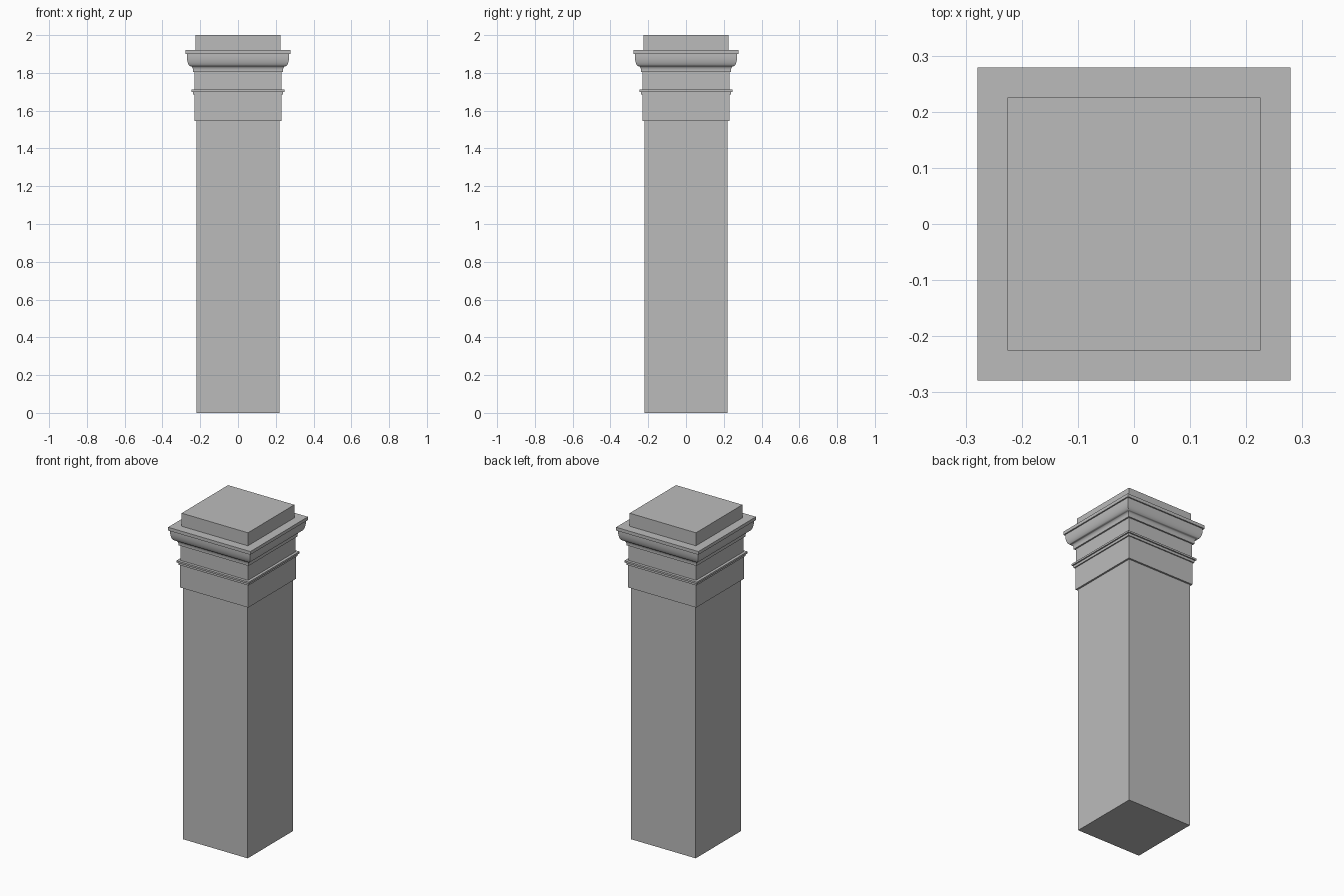
import bpy, bmesh, math

if "Cube" in bpy.data.objects:
    bpy.data.objects.remove(bpy.data.objects["Cube"])

stone = bpy.data.materials.new("grey stone")
stone.diffuse_color = (0.5, 0.5, 0.5, 1)
stone.use_nodes = True
stone.node_tree.nodes["Principled BSDF"].inputs["Base Color"].default_value = stone.diffuse_color


def square_loft(name, profile, cap_bottom=False, cap_top=False):
    """Sweep a (half width, height) profile around a square plan."""
    bm = bmesh.new()
    rings = [[bm.verts.new((sx * h, sy * h, z))
              for sx, sy in ((-1, -1), (1, -1), (1, 1), (-1, 1))]
             for h, z in profile]
    for low, high in zip(rings, rings[1:]):
        for i in range(4):
            j = (i + 1) % 4
            bm.faces.new((low[i], low[j], high[j], high[i]))
    if cap_bottom:
        bm.faces.new(rings[0][::-1])
    if cap_top:
        bm.faces.new(rings[-1])
    mesh = bpy.data.meshes.new(name)
    bm.to_mesh(mesh)
    bm.free()
    mesh.materials.append(stone)
    obj = bpy.data.objects.new(name, mesh)
    bpy.context.collection.objects.link(obj)
    return obj


# Plain square shaft
square_loft("shaft", [(0.22, 0), (0.22, 1.545)], cap_bottom=True)

# Necking with a stepped band
necking = [(0.22, 1.545), (0.231, 1.545), (0.231, 1.685), (0.238, 1.685),
           (0.238, 1.70), (0.246, 1.70), (0.246, 1.711), (0.229, 1.711),
           (0.229, 1.805)]
square_loft("necking", necking)

# Crown moulding: hollow below, rounded swell above, flat fillet on top
crown = [(0.229, 1.805), (0.238, 1.805)]
steps = 8
quarter = [math.pi / 2 * i / steps for i in range(steps + 1)]
crown += [(0.250 - 0.012 * math.cos(t), 1.813 + 0.022 * math.sin(t)) for t in quarter]
crown += [(0.250 + 0.021 * math.sin(t), 1.835 + 0.055 * (1 - math.cos(t))) for t in quarter[1:]]
crown += [(0.271, 1.90), (0.279, 1.90), (0.279, 1.92), (0.225, 1.92)]
crown_obj = square_loft("crown_moulding", crown)
bpy.context.view_layer.objects.active = crown_obj
crown_obj.select_set(True)
bpy.ops.object.shade_smooth_by_angle(angle=math.radians(40))

# Block on top
square_loft("top_block", [(0.225, 1.92), (0.225, 2.0)], cap_top=True)
